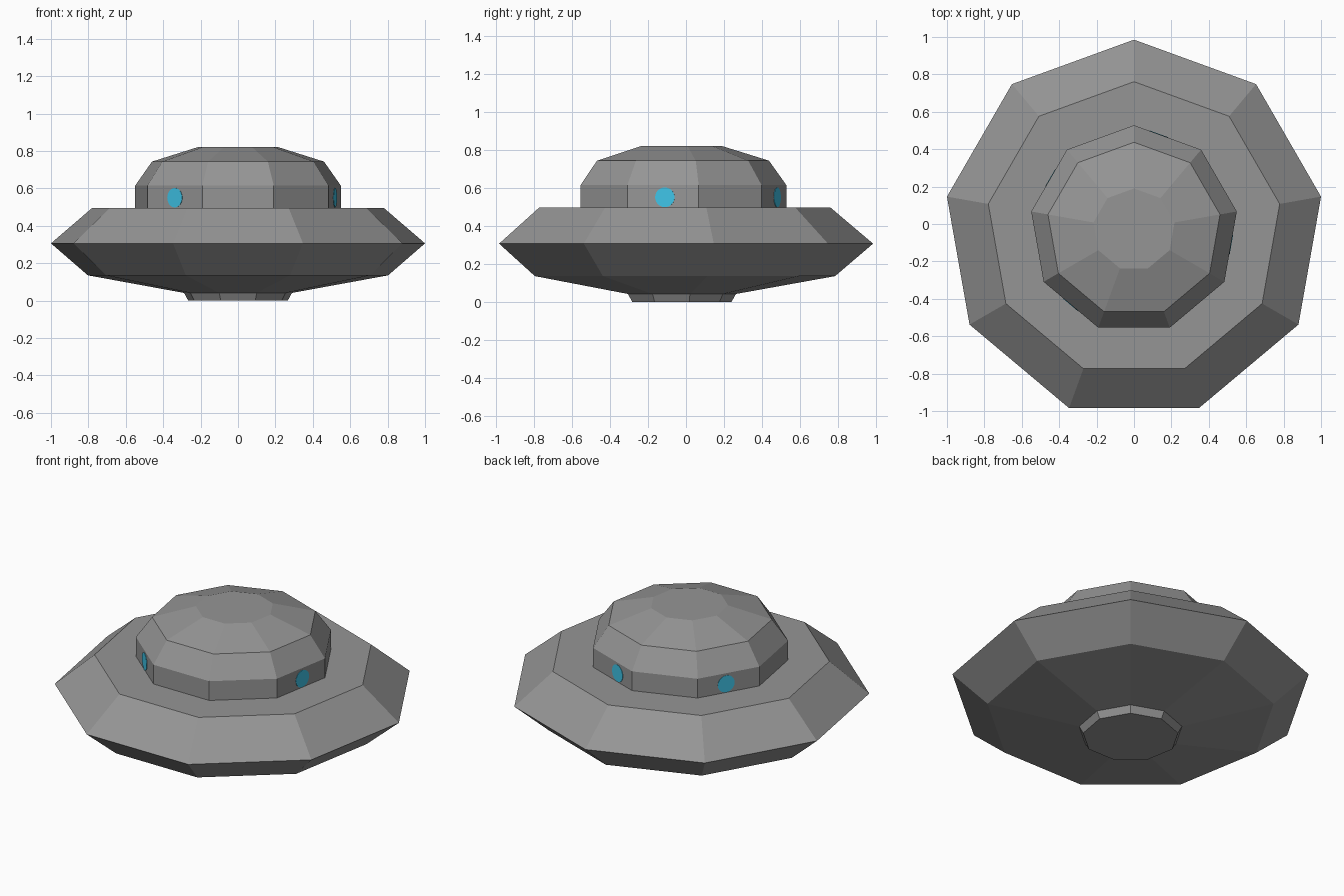
import bpy, bmesh
from math import radians, cos, sin
from mathutils import Matrix, Vector

if "Cube" in bpy.data.objects:
    bpy.data.objects.remove(bpy.data.objects["Cube"])

SIDES = 9
CY = -0.03          # nonagon centre, so the bounding box is centred on y = 0


def paint(name, colour):
    mat = bpy.data.materials.new(name)
    mat.diffuse_color = (*colour, 1)
    mat.use_nodes = True
    mat.node_tree.nodes["Principled BSDF"].inputs["Base Color"].default_value = mat.diffuse_color
    return mat


def finish(name, bm, material):
    bmesh.ops.recalc_face_normals(bm, faces=bm.faces)
    mesh = bpy.data.meshes.new(name)
    bm.to_mesh(mesh)
    bm.free()
    mesh.materials.append(material)
    obj = bpy.data.objects.new(name, mesh)
    bpy.context.collection.objects.link(obj)
    return obj


def lathe(name, profile, material):
    """Nine-sided closed shell from (radius, z) rings, one corner pointing to +y."""
    bm = bmesh.new()
    angles = [radians(90 + 360 * i / SIDES) for i in range(SIDES)]
    rings = [[bm.verts.new((r * cos(a), CY + r * sin(a), z)) for a in angles]
             for r, z in profile]
    for low, high in zip(rings, rings[1:]):
        for i in range(SIDES):
            j = (i + 1) % SIDES
            bm.faces.new((low[i], low[j], high[j], high[i]))
    bm.faces.new(rings[0])
    bm.faces.new(rings[-1])
    return finish(name, bm, material)


# Saucer hull with foot, rim, deck and cabin dome in one profile
lathe("saucer_hull", [
    (0.27, 0.0), (0.293, 0.041),            # foot
    (0.815, 0.135), (1.0154, 0.306),        # underside to rim
    (0.791, 0.496), (0.558, 0.496),         # sloped top and deck
    (0.558, 0.615), (0.467, 0.743), (0.22, 0.82),  # dome
], paint("dark_grey", (0.3, 0.3, 0.3)))

# Round blue windows on the dome wall: (face angle, sideways shift)
blue = paint("window_blue", (0.05, 0.55, 0.8))
apothem = 0.558 * cos(radians(180 / SIDES))
for n, (deg, shift) in enumerate([(350, 0.01), (70, 0.05), (150, -0.015), (230, 0.0)], 1):
    a = radians(deg)
    normal = Vector((cos(a), sin(a), 0))
    side = Vector((-sin(a), cos(a), 0))
    place = (Matrix.Translation(Vector((0, CY, 0.55)) + normal * apothem + side * shift)
             @ normal.to_track_quat('Z', 'Y').to_matrix().to_4x4())
    bm = bmesh.new()
    bmesh.ops.create_cone(bm, cap_ends=True, segments=24, radius1=0.052, radius2=0.052,
                          depth=0.005, matrix=place)
    finish(f"window_{n}", bm, blue)
